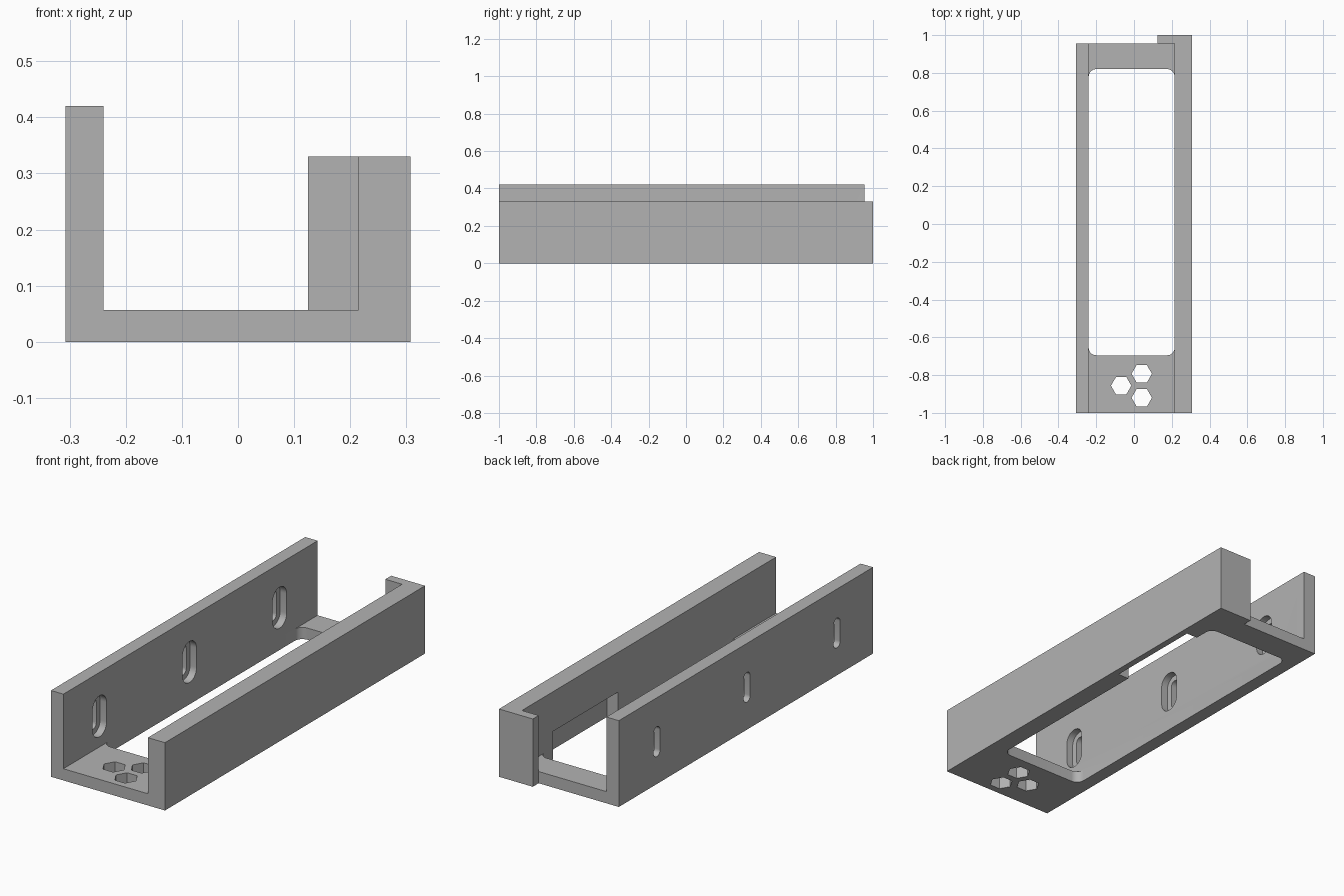
import bpy, bmesh, math
from mathutils import Vector, Matrix

if "Cube" in bpy.data.objects:
    bpy.data.objects.remove(bpy.data.objects["Cube"], do_unlink=True)

# Material
grey = bpy.data.materials.new("plain grey")
grey.use_nodes = True
COLOUR = (0.45, 0.45, 0.45, 1)
grey.diffuse_color = COLOUR
grey.node_tree.nodes["Principled BSDF"].inputs["Base Color"].default_value = COLOUR

# Main dimensions
FRONT, BACK, HOOK_BACK = -1.0, 0.955, 1.0
LEFT, RIGHT = 0.307, -0.307
INNER_LEFT, INNER_RIGHT = 0.215, -0.24
FLOOR, LOW, TALL = 0.057, 0.33, 0.42

# Maps from profile (u, v, depth) to world space
ALONG_X = Matrix(((0, 0, 1, 0), (1, 0, 0, 0), (0, 1, 0, 0), (0, 0, 0, 1)))
ALONG_Y = Matrix(((1, 0, 0, 0), (0, 0, 1, 0), (0, 1, 0, 0), (0, 0, 0, 1)))
ALONG_Z = Matrix.Identity(4)


def prism(name, profile, start, end, axes):
    """Extrude a flat profile from start to end along the third axis."""
    bm = bmesh.new()
    face = bm.faces.new([bm.verts.new((u, v, start)) for u, v in profile])
    new = bmesh.ops.extrude_face_region(bm, geom=[face])["geom"]
    verts = [g for g in new if isinstance(g, bmesh.types.BMVert)]
    bmesh.ops.translate(bm, verts=verts, vec=(0, 0, end - start))
    bmesh.ops.transform(bm, matrix=axes, verts=bm.verts)
    bmesh.ops.recalc_face_normals(bm, faces=bm.faces)
    mesh = bpy.data.meshes.new(name)
    bm.to_mesh(mesh)
    bm.free()
    mesh.materials.append(grey)
    obj = bpy.data.objects.new(name, mesh)
    bpy.context.collection.objects.link(obj)
    return obj


def rounded(u0, u1, v0, v1, radius, steps=8):
    """Rectangle with rounded corners, as a list of points."""
    points = []
    corners = ((u1, v1), (u0, v1), (u0, v0), (u1, v0))
    for i, (u, v) in enumerate(corners):
        cu = u - radius if u == u1 else u + radius
        cv = v - radius if v == v1 else v + radius
        for k in range(steps + 1):
            a = (i + k / steps) * math.pi / 2
            points.append((cu + radius * math.cos(a), cv + radius * math.sin(a)))
    return points


def slot(y, z, width, height):
    """Upright slot with nearly semicircular ends."""
    return rounded(y - width / 2, y + width / 2, z - height / 2, z + height / 2,
                   width * 0.495)


def combine(target, other, operation):
    """Apply a boolean and discard the second shape."""
    other.hide_render = True
    mod = target.modifiers.new("combine", "BOOLEAN")
    mod.operation, mod.object, mod.solver = operation, other, "EXACT"
    bpy.context.view_layer.objects.active = target
    bpy.ops.object.modifier_apply(modifier=mod.name)
    bpy.data.objects.remove(other, do_unlink=True)


# Channel: tall right wall, floor and low left wall
channel = prism("channel_bracket", [
    (RIGHT, 0), (LEFT, 0), (LEFT, LOW), (INNER_LEFT, LOW), (INNER_LEFT, FLOOR),
    (INNER_RIGHT, FLOOR), (INNER_RIGHT, TALL), (RIGHT, TALL)], FRONT, BACK, ALONG_Y)

# Hooked stop at the back of the low wall
hook = prism("back_hook", [(0.125, BACK), (LEFT, BACK), (LEFT, HOOK_BACK),
                           (0.125, HOOK_BACK)], 0, LOW, ALONG_Z)
combine(channel, hook, "UNION")

# Long rounded floor opening
opening = prism("floor_opening", rounded(INNER_RIGHT, INNER_LEFT, -0.695, 0.82, 0.04),
                -0.1, FLOOR + 0.02, ALONG_Z)
combine(channel, opening, "DIFFERENCE")

# Recess in the lower inner face of the low wall
recess = prism("wall_recess", [(0.21, -0.1), (0.21, 0.137), (0.275, 0.137),
                               (0.275, -0.1)], 0.215, 0.715, ALONG_Y)
combine(channel, recess, "DIFFERENCE")

# Three stepped mounting slots through the tall wall
for y in (-0.722, -0.03, 0.663):
    combine(channel, prism("screw_slot", slot(y, 0.206, 0.05, 0.145),
                           -0.4, -0.2, ALONG_X), "DIFFERENCE")
    combine(channel, prism("screw_head_slot", slot(y, 0.206, 0.108, 0.2),
                           INNER_RIGHT - 0.035, -0.2, ALONG_X), "DIFFERENCE")

# Three hexagonal holes in the front of the floor
for x, y in ((0.041, -0.793), (-0.068, -0.856), (0.041, -0.92)):
    hexagon = [(x + 0.054 * math.cos(i * math.pi / 3),
                y + 0.054 * math.sin(i * math.pi / 3)) for i in range(6)]
    combine(channel, prism("hex_hole", hexagon, -0.1, 0.1, ALONG_Z), "DIFFERENCE")

# Merge flat neighbouring faces and smooth only the curved corners
bm = bmesh.new()
bm.from_mesh(channel.data)
bmesh.ops.remove_doubles(bm, verts=bm.verts, dist=0.0001)
bmesh.ops.dissolve_limit(bm, angle_limit=math.radians(1), verts=bm.verts, edges=bm.edges)
bm.to_mesh(channel.data)
bm.free()
bpy.ops.object.select_all(action="DESELECT")
channel.select_set(True)
bpy.context.view_layer.objects.active = channel
bpy.ops.object.shade_smooth_by_angle(angle=math.radians(30))
